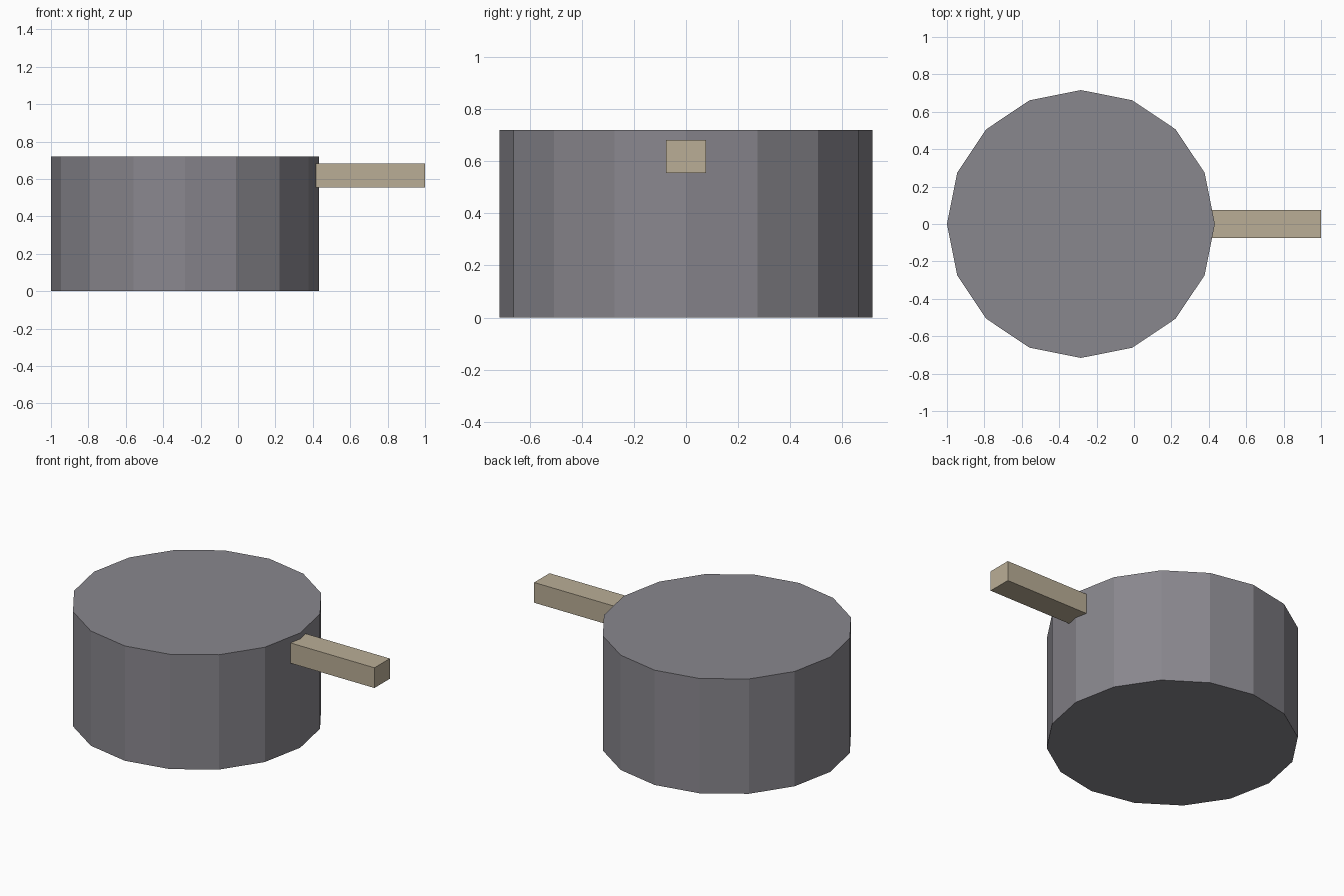
import bpy

if "Cube" in bpy.data.objects:
    bpy.data.objects.remove(bpy.data.objects["Cube"])


def material(name, rgb):
    mat = bpy.data.materials.new(name)
    mat.diffuse_color = (*rgb, 1.0)
    mat.use_nodes = True
    mat.node_tree.nodes["Principled BSDF"].inputs["Base Color"].default_value = mat.diffuse_color
    return mat


def finish(name, mat):
    obj = bpy.context.object
    obj.name = name
    obj.data.materials.append(mat)
    return obj


steel = material("steel grey", (0.25, 0.243, 0.27))
wood = material("pale wood", (0.49, 0.42, 0.305))

# Closed 16-sided pot body with corners on the x and y axes
bpy.ops.mesh.primitive_cylinder_add(vertices=16, radius=0.716, depth=0.72,
                                    location=(-0.284, 0, 0.36))
finish("pot_body", steel)

# Straight handle, its inner end sunk slightly into the pot wall
x0, x1, z0, z1 = 0.39, 1.0, 0.555, 0.682
bpy.ops.mesh.primitive_cube_add(size=1, location=((x0 + x1) / 2, 0, (z0 + z1) / 2))
handle = finish("handle", wood)
handle.scale = (x1 - x0, 0.152, z1 - z0)
bpy.ops.object.transform_apply(location=False, rotation=False, scale=True)
